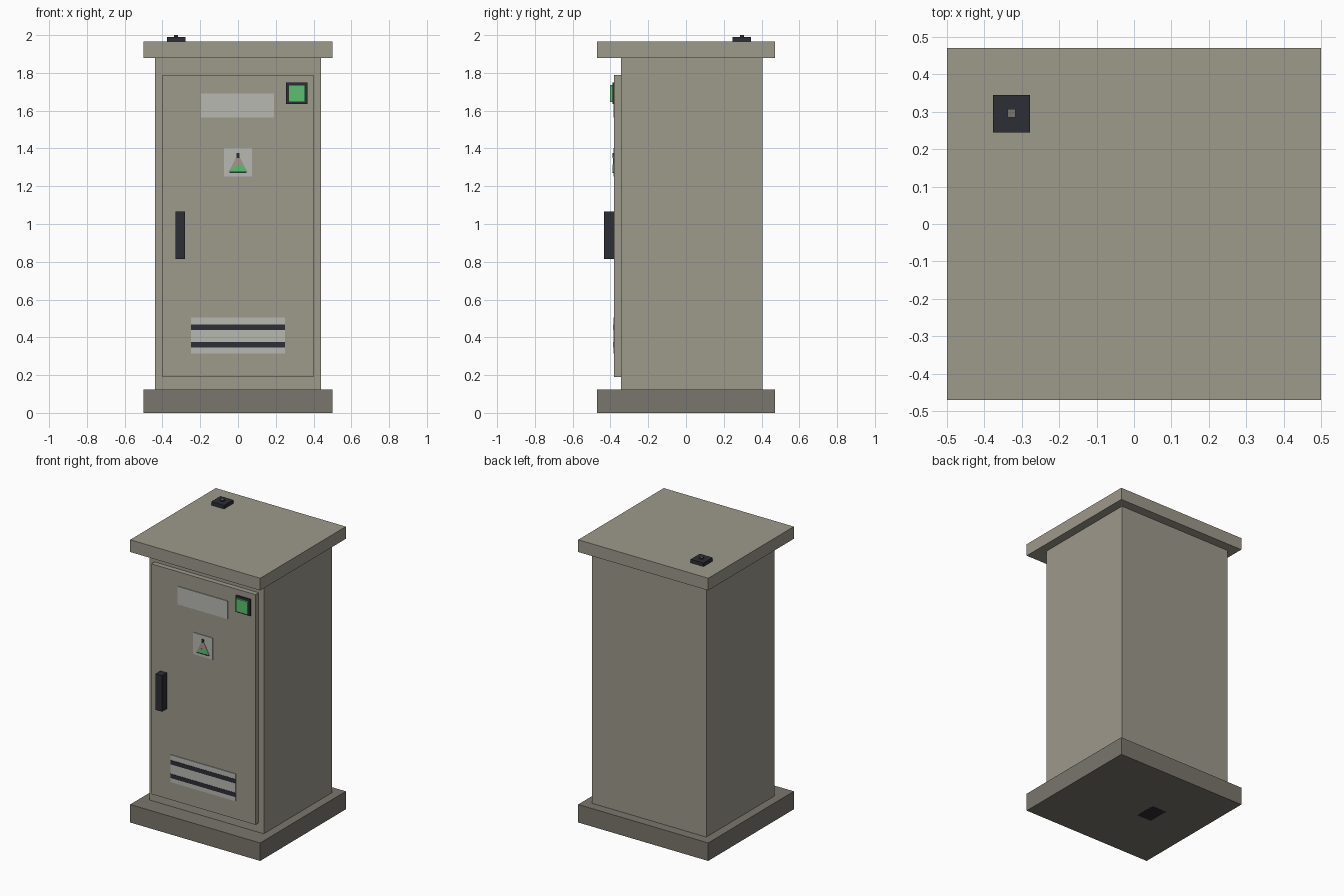
import bpy, bmesh

cube = bpy.data.objects.get("Cube")
if cube:
    bpy.data.objects.remove(cube, do_unlink=True)


def material(name, *rgb):
    m = bpy.data.materials.new(name)
    m.use_nodes = True
    m.diffuse_color = (*rgb, 1)
    m.node_tree.nodes["Principled BSDF"].inputs["Base Color"].default_value = (*rgb, 1)
    return m


BEIGE = material("beige paint", .337, .319, .258)
STONE = material("grey plinth", .195, .181, .153)
DARK = material("dark plastic", .026, .027, .037)
PALE = material("pale label", .479, .485, .445)
GREEN = material("green lamp", .107, .527, .162)
ROSE = material("dull rose print", .38, .31, .26)


def prism(name, outline, y0, y1, mat):
    """Extrude an (x, z) outline from y0 (front) to y1 (back)."""
    bm = bmesh.new()
    face = bm.faces.new([bm.verts.new((x, y0, z)) for x, z in outline])
    new = bmesh.ops.extrude_face_region(bm, geom=[face])["geom"]
    bmesh.ops.translate(bm, vec=(0, y1 - y0, 0),
                        verts=[v for v in new if isinstance(v, bmesh.types.BMVert)])
    bmesh.ops.recalc_face_normals(bm, faces=bm.faces)
    mesh = bpy.data.meshes.new(name)
    bm.to_mesh(mesh)
    bm.free()
    mesh.materials.append(mat)
    ob = bpy.data.objects.new(name, mesh)
    bpy.context.collection.objects.link(ob)
    return ob


def box(name, x, y, z, mat):
    return prism(name, [(x[0], z[0]), (x[1], z[0]), (x[1], z[1]), (x[0], z[1])], *y, mat)


# Cabinet shell
box("plinth", (-.5, .5), (-.47, .47), (0, .125), STONE)
box("cabinet_body", (-.44, .44), (-.345, .405), (.125, 1.88), BEIGE)
box("roof", (-.5, .5), (-.47, .47), (1.88, 1.965), BEIGE)
box("door", (-.4, .4), (-.38, -.345), (.19, 1.79), BEIGE)
box("door_handle", (-.33, -.28), (-.435, -.38), (.815, 1.065), DARK)

# Status lamp
box("lamp_frame", (.255, .367), (-.39, -.38), (1.635, 1.75), DARK)
box("lamp_lens", (.267, .355), (-.402, -.39), (1.645, 1.735), GREEN)

# Labels and vent
box("name_plate", (-.195, .19), (-.385, -.38), (1.565, 1.69), PALE)
box("vent_plate", (-.25, .25), (-.385, -.38), (.315, .505), PALE)
for i, z in enumerate((.345, .44)):
    box(f"vent_slot_{i + 1}", (-.25, .25), (-.387, -.385), (z, z + .029), DARK)

# Warning sticker
box("sticker", (-.075, .075), (-.385, -.38), (1.252, 1.402), PALE)
prism("warning_triangle", [(-.05, 1.275), (.05, 1.275), (0, 1.372)], -.387, -.385, ROSE)
prism("triangle_fill", [(-.05, 1.275), (.05, 1.275), (.029, 1.315), (-.02, 1.305)],
      -.388, -.387, GREEN)
box("triangle_edge", (-.045, .045), (-.389, -.385), (1.27, 1.277), DARK)
box("triangle_tip", (-.007, .007), (-.389, -.385), (1.35, 1.375), DARK)

# Roof antenna with a grey-topped stud
box("antenna_base", (-.377, -.278), (.245, .345), (1.965, 1.99), DARK)
stud = box("antenna_stud", (-.338, -.317), (.285, .308), (1.99, 2), DARK)
stud.data.materials.append(STONE)
for p in stud.data.polygons:
    p.material_index = int(p.normal.z > .5)

# Cable entry under the plinth
box("cable_entry", (-.19, -.08), (-.06, .09), (0, .004), DARK).location.z = -.001
